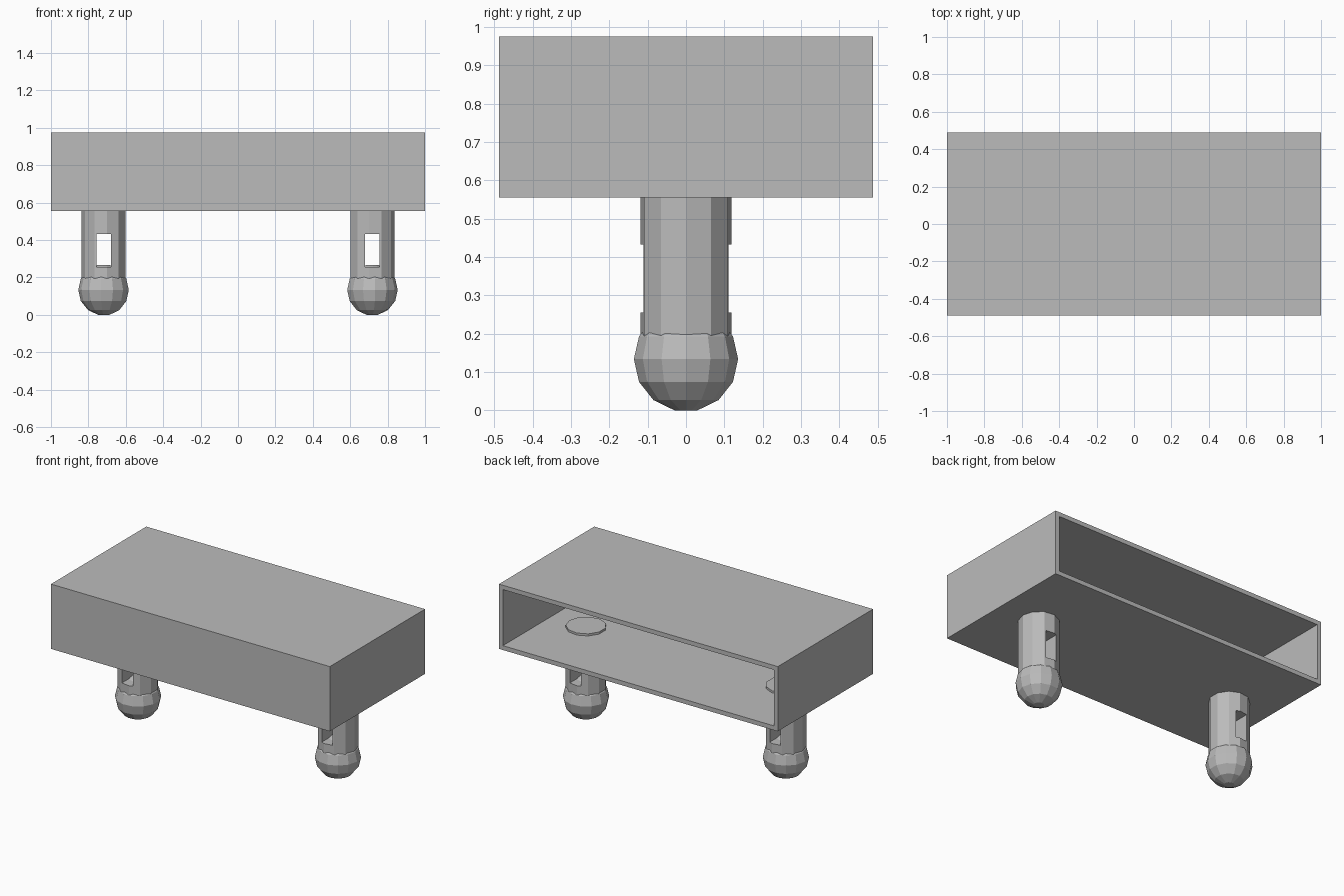
import bpy
import bmesh
from math import pi, sin, cos
from mathutils import Matrix, Vector

default = bpy.data.objects.get("Cube")
if default:
    bpy.data.objects.remove(default, do_unlink=True)

grey = bpy.data.materials.new("plain grey")
grey.use_nodes = True
GREY = (0.5, 0.5, 0.5, 1)
grey.diffuse_color = GREY
grey.node_tree.nodes["Principled BSDF"].inputs["Base Color"].default_value = GREY

WALL = 0.04
BODY_LOW, BODY_HIGH, HALF_DEPTH = 0.555, 0.975, 0.488
LEG_X, LEG_R, LEG_SIDES = 0.717, 0.12, 11
BALL_R, BALL_SIDES, BALL_RINGS = 0.137, 13, 7
BALL_Z = BALL_R * cos(pi / (2 * BALL_RINGS))


def add_object(name, bm):
    bmesh.ops.recalc_face_normals(bm, faces=bm.faces)
    mesh = bpy.data.meshes.new(name)
    bm.to_mesh(mesh)
    bm.free()
    mesh.materials.append(grey)
    obj = bpy.data.objects.new(name, mesh)
    bpy.context.collection.objects.link(obj)
    return obj


def box(low, high):
    bm = bmesh.new()
    low, high = Vector(low), Vector(high)
    bmesh.ops.create_cube(bm, size=1, matrix=Matrix.Translation((low + high) / 2)
                          @ Matrix.Diagonal((*(high - low), 1)))
    return bm


def lathe(profile, sides, x, side):
    """Stack rings of (radius, height), with one corner pointing outwards."""
    bm = bmesh.new()
    rings = [[bm.verts.new((x + side * r * cos(2 * pi * i / sides),
                            r * sin(2 * pi * i / sides), z))
              for i in range(sides)] for r, z in profile]
    for a, b in zip(rings, rings[1:]):
        for i in range(sides):
            j = (i + 1) % sides
            bm.faces.new((a[i], a[j], b[j], b[i]))
    bm.faces.new(rings[0])
    bm.faces.new(rings[-1])
    return bm


# Hollow body, open at the back
bm = box((-1, -HALF_DEPTH, BODY_LOW), (1, HALF_DEPTH, BODY_HIGH))
bm.normal_update()
back = max(bm.faces, key=lambda f: f.calc_center_median().y)
bmesh.ops.inset_region(bm, faces=[back], thickness=WALL)
pushed = bmesh.ops.extrude_discrete_faces(bm, faces=[back])["faces"][0]
bmesh.ops.translate(bm, verts=pushed.verts, vec=(0, WALL - 2 * HALF_DEPTH, 0))
add_object("body_shell", bm)

for name, side in (("left", 1), ("right", -1)):
    x = side * LEG_X

    # Leg with a slot cut through from front to back
    leg = add_object(name + "_leg", lathe(
        [(LEG_R, BALL_Z), (LEG_R, BODY_LOW + WALL + 0.002)], LEG_SIDES, x, side))
    slot = add_object(name + "_slot_cutter",
                      box((x - 0.039, -0.2, 0.255), (x + 0.039, 0.2, 0.433)))
    slot.hide_render = True
    slot.hide_viewport = True
    cut = leg.modifiers.new("slot", "BOOLEAN")
    cut.operation = "DIFFERENCE"
    cut.solver = "EXACT"
    cut.object = slot

    # Faceted ball foot with flat ends
    angles = [pi * (i + 0.5) / BALL_RINGS for i in range(BALL_RINGS)]
    add_object(name + "_ball_foot", lathe(
        [(BALL_R * sin(a), BALL_Z - BALL_R * cos(a)) for a in angles],
        BALL_SIDES, x, side))
